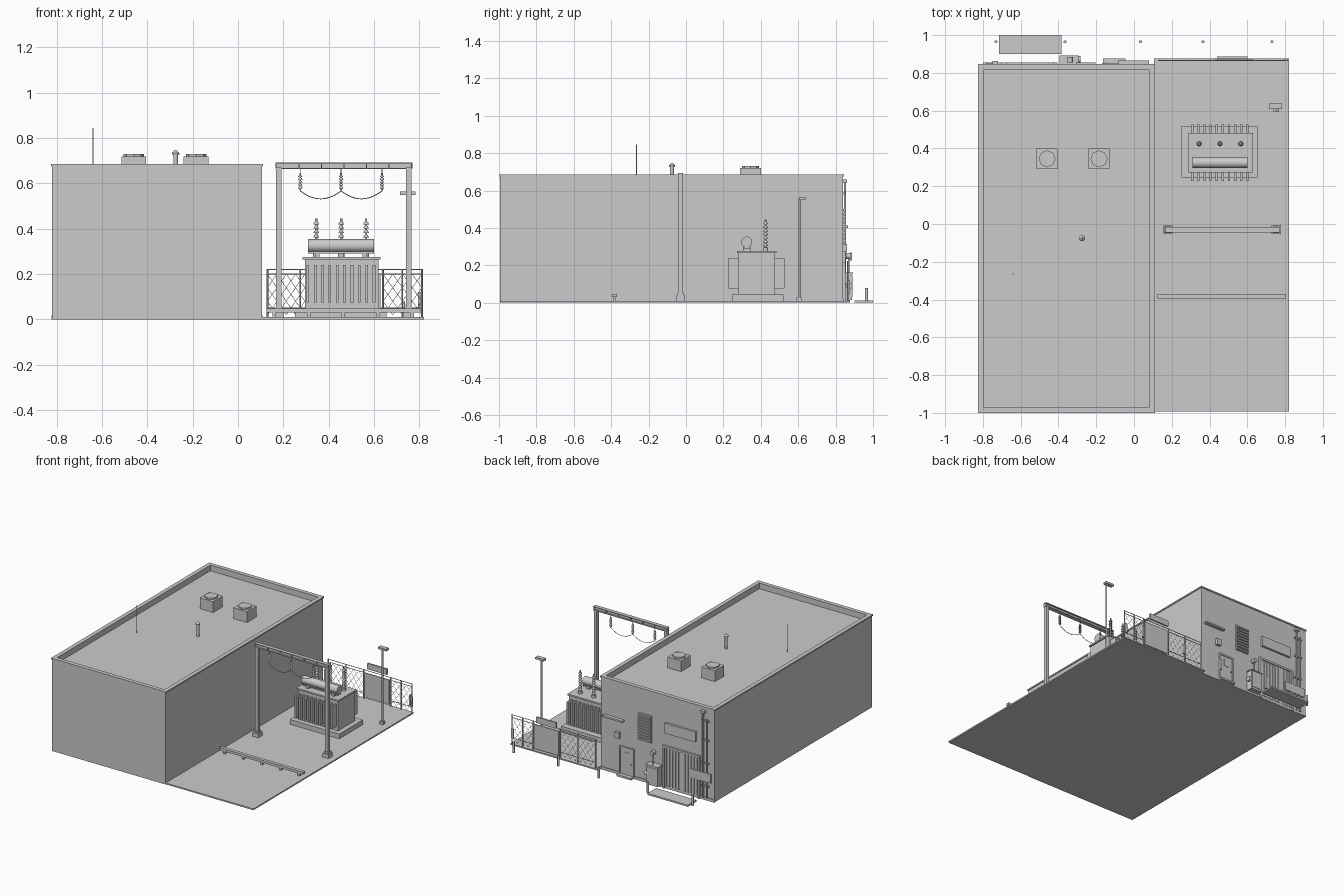
import bpy, bmesh, math
from mathutils import Vector

if "Cube" in bpy.data.objects:
    bpy.data.objects.remove(bpy.data.objects["Cube"])


class Part:
    """Collects boxes, rods and profiles into one named mesh."""
    def __init__(self, name):
        self.name, self.bm = name, bmesh.new()

    def box(self, x0, x1, y0, y1, z0, z1):
        v = bmesh.ops.create_cube(self.bm, size=1)['verts']
        for p in v:
            p.co = ((x0 + x1) / 2 + p.co.x * (x1 - x0),
                    (y0 + y1) / 2 + p.co.y * (y1 - y0),
                    (z0 + z1) / 2 + p.co.z * (z1 - z0))
        return self

    def rod(self, a, b, r, n=12, r2=None):
        a, b = Vector(a), Vector(b)
        d = b - a
        v = bmesh.ops.create_cone(self.bm, cap_ends=True, segments=n, radius1=r,
                                  radius2=r if r2 is None else r2, depth=d.length)['verts']
        q = d.to_track_quat('Z', 'Y')
        for p in v:
            p.co = q @ p.co + (a + b) / 2
        return self

    def frame(self, x0, x1, y0, y1, z0, z1, w):
        # rectangular ring lying flat
        self.box(x0, x1, y0, y0 + w, z0, z1).box(x0, x1, y1 - w, y1, z0, z1)
        self.box(x0, x0 + w, y0 + w, y1 - w, z0, z1)
        return self.box(x1 - w, x1, y0 + w, y1 - w, z0, z1)

    def insulator(self, x, y, z0, z1, r, sheds):
        self.rod((x, y, z0), (x, y, z1), r * .4)
        h = (z1 - z0) / (sheds + 1)
        for i in range(sheds):
            z = z0 + h * (i + .7)
            self.rod((x, y, z), (x, y, z + h * .55), r, 14, r * .65)
        return self

    def done(self, smooth=False):
        me = bpy.data.meshes.new(self.name)
        self.bm.to_mesh(me)
        self.bm.free()
        ob = bpy.data.objects.new(self.name, me)
        bpy.context.collection.objects.link(ob)
        if smooth:
            bpy.ops.object.select_all(action='DESELECT')
            ob.select_set(True)
            bpy.context.view_layer.objects.active = ob
            bpy.ops.object.shade_smooth_by_angle(angle=math.radians(40))
        return ob


# Building shell, parapet and coping
Part('building_body').box(-.82, .105, -.995, .84, 0, .64).done()
Part('parapet_wall').frame(-.82, .105, -.995, .84, .64, .675, .02).done()
Part('parapet_coping').frame(-.826, .111, -1, .846, .675, .685, .03).done()
Part('back_plinth').box(-.823, .108, .84, .846, 0, .02).done()

# Roof equipment
for i, x in enumerate((-.46, -.185)):
    p = Part(f'roof_fan_{i}').box(x - .055, x + .055, .29, .4, .64, .72)
    p.rod((x, .345, .72), (x, .345, .731), .045, 8).done()
p = Part('roof_vent_pipe').rod((-.275, -.075, .64), (-.275, -.075, .73), .01, 16)
p.rod((-.275, -.075, .727), (-.275, -.075, .735), .016, 16)
p.rod((-.275, -.075, .735), (-.275, -.075, .748), .016, 16, .003).done(True)
Part('roof_mast').rod((-.64, -.265, .64), (-.64, -.265, .845), .003, 8).done(True)

# Yard slab and low barrier rail
Part('yard_slab').box(.105, .82, -.992, .876, 0, .01).done()
p = Part('barrier_rail').box(.125, .805, -.395, -.37, .03, .048)
for i in range(5):
    x = .16 + i * .152
    p.box(x - .008, x + .008, -.39, -.375, .01, .03)
p.done()

# Gantry with I-section beam
p = Part('gantry_posts')
for x in (.18, .753):
    p.box(x - .024, x + .024, -.054, -.006, .01, .04)
    p.box(x - .018, x + .018, -.048, -.012, .04, .052)
    p.box(x - .012, x + .012, -.042, -.018, .052, .67)
p.done()
p = Part('gantry_beam').box(.165, .77, -.044, -.016, .688, .693)
p.box(.165, .77, -.044, -.016, .664, .669).box(.165, .77, -.033, -.027, .669, .688)
for i in range(7):
    x = .167 + i * .0995
    p.box(x, x + .004, -.042, -.018, .669, .688)
p.done()
phases = (.275, .455, .635)
p = Part('hanging_insulators')
for x in phases:
    p.rod((x, -.03, .565), (x, -.03, .665), .002, 6)
    p.insulator(x, -.03, .57, .645, .01, 5)
p.done(True)
p = Part('sagging_wires')
for a, b in zip(phases, phases[1:]):
    pts = [(a + (b - a) * t / 12, -.03, .567 - .035 * (1 - (t / 6 - 1) ** 2)) for t in range(13)]
    for u, v in zip(pts, pts[1:]):
        p.rod(u, v, .002, 6)
p.done(True)

# Transformer
Part('transformer_pad').box(.252, .655, .245, .52, .01, .045).done()
p = Part('transformer_tank').box(.295, .62, .28, .475, .045, .265)
p.box(.285, .63, .272, .483, .265, .276).done()
p = Part('cooling_fins')
for i in range(10):
    x = .308 + i * .0325
    p.box(x - .006, x + .006, .227, .28, .075, .24)
    p.box(x - .006, x + .006, .475, .527, .075, .24)
p.done()
p = Part('conservator').rod((.31, .325, .325), (.6, .325, .325), .029, 24)
for x in (.35, .56):
    p.box(x - .01, x + .01, .305, .345, .276, .3)
p.box(.31, .6, .305, .345, .291, .299)
p.done(True)
p = Part('bushings')
for x in (.345, .455, .565):
    p.rod((x, .425, .276), (x, .425, .295), .014, 16)
    p.insulator(x, .425, .29, .445, .013, 7)
p.done(True)

# Yard lamp
p = Part('yard_lamp').rod((.755, .605, .01), (.755, .605, .553), .006, 12)
p.box(.738, .768, .592, .618, .01, .03)
p.box(.715, .783, .608, .638, .55, .565).done()

# Back fence: posts, rails and wire lattice either side of a solid gate
p, Y = Part('fence_frame'), .866
for x in (.13, .275, .42, .64, .725, .812):
    p.rod((x, Y, .01), (x, Y, .222), .004, 8)
for z in (.05, .2, .22):
    p.rod((.13, Y, z), (.812, Y, z), .0025, 6)
p.done(True)
p = Part('fence_mesh')
for x0, x1 in ((.13, .42), (.64, .812)):
    n = round((x1 - x0) / .042)
    w = (x1 - x0) / n
    for i in range(n):
        for k in range(3):
            z, h = .02 + k * .06, .06
            p.rod((x0 + i * w, Y, z), (x0 + i * w + w, Y, z + h), .001, 4)
            p.rod((x0 + i * w + w, Y, z), (x0 + i * w, Y, z + h), .001, 4)
p.done()
Part('gate_panel').box(.43, .63, .862, .87, .02, .2).done()
Part('gate_sign').box(.44, .6, .876, .888, .225, .268).done()
Part('fence_control_box').box(.795, .815, .866, .876, .05, .12).done()

# Bollards and loading ramp
p = Part('bollards')
for x in (-.73, -.365, .035, .365, .73):
    p.rod((x, .965, 0), (x, .965, .08), .008, 12)
p.done(True)
Part('loading_ramp').box(-.715, -.385, .9, 1, 0, .012).done()

# Roller door with vertical ribs
p = Part('roller_door').box(-.69, -.42, .84, .844, .02, .3)
for i in range(11):
    x = -.685 + i * .025
    p.box(x, x + .012, .844, .849, .02, .3)
p.done()
p = Part('roller_door_frame').box(-.705, -.405, .84, .854, .3, .315)
for x in (-.705, -.42):
    p.box(x, x + .015, .84, .854, 0, .3)
p.done()
Part('upper_wall_sign').box(-.675, -.425, .84, .856, .41, .485).done()
Part('lower_wall_sign').box(-.8, -.63, .846, .856, .14, .205).done()

# Personnel door, step, canopy and lamp
p = Part('door_frame').box(-.17, -.05, .84, .852, .205, .217)
for x in (-.17, -.06):
    p.box(x, x + .01, .84, .852, .01, .205)
p.done()
p = Part('door').box(-.16, -.06, .84, .847, .02, .205)
p.box(-.13, -.09, .847, .85, .13, .18).rod((-.15, .847, .1), (-.15, .856, .1), .004, 8).done()
Part('door_step').box(-.165, -.045, .84, .876, 0, .014).done()
Part('door_canopy').box(-.085, .08, .84, .866, .4, .412).done()
Part('door_lamp').box(-.055, -.02, .84, .86, .27, .315).done()

# Louvre vent
p = Part('louvre').box(-.31, -.2, .84, .845, .3, .5)
for i in range(9):
    z = .305 + i * .0215
    p.box(-.305, -.205, .845, .855, z, z + .011)
p.done()

# Wall cabinet with side meter
p = Part('wall_cabinet').box(-.39, -.3, .84, .888, .015, .155)
p.box(-.395, -.295, .84, .893, .155, .162).box(-.383, -.307, .888, .891, .03, .145).done()
p = Part('cabinet_meter').rod((-.3, .872, .09), (-.282, .872, .09), .018, 16)
p.rod((-.34, .87, .162), (-.34, .87, .25), .005, 10)
p.rod((-.34, .855, .25), (-.34, .885, .25), .016, 16).done(True)

# Downpipes and brackets
p = Part('downpipes')
for x, z in ((-.735, .65), (-.765, .6)):
    p.rod((x, .85, .02), (x, .85, z), .006, 12)
for z in (.1, .27, .44, .58):
    p.box(-.78, -.72, .84, .852, z, z + .01)
p.box(-.75, -.72, .84, .862, .64, .66).done(True)
